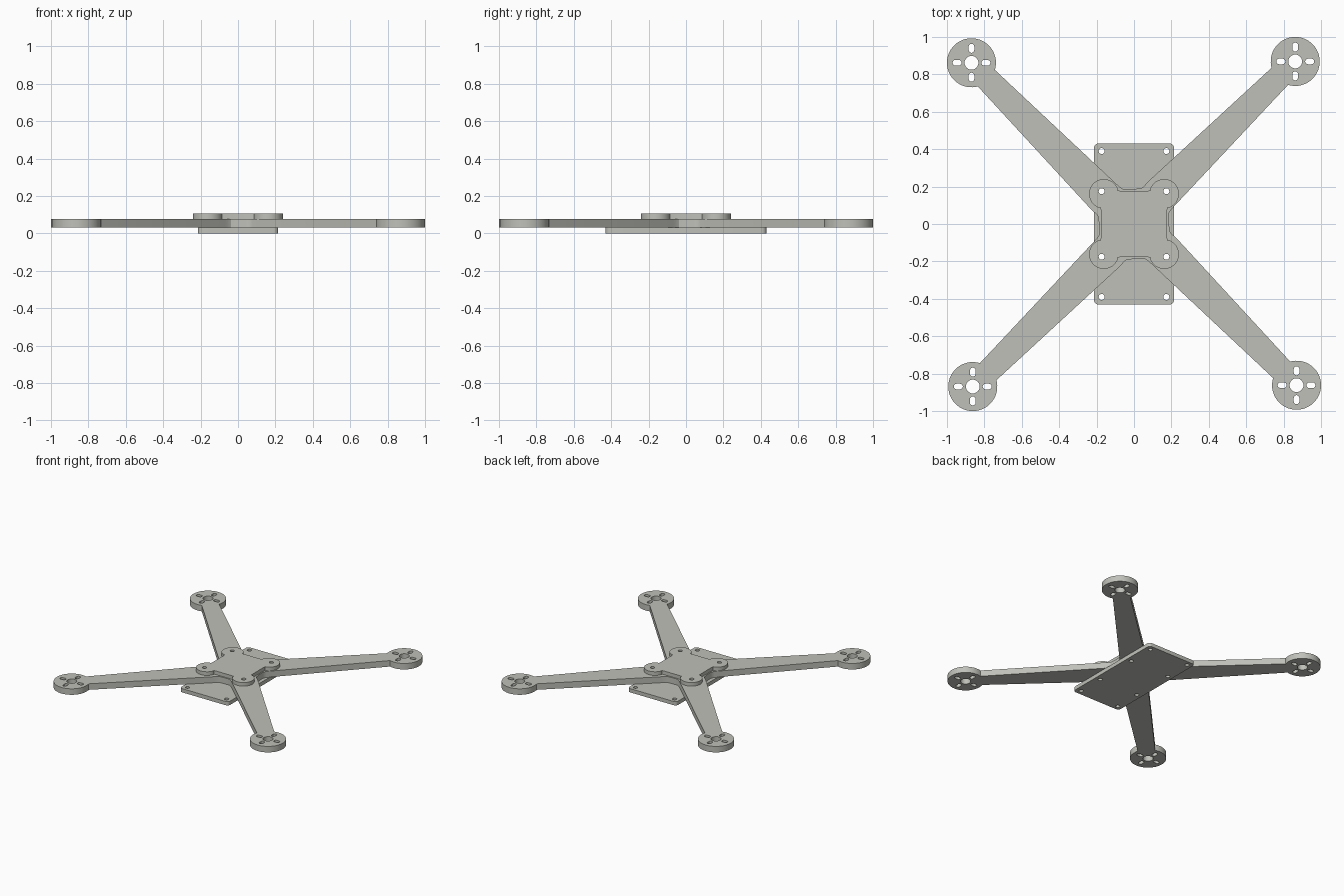
import bpy, bmesh, math

if "Cube" in bpy.data.objects:
    bpy.data.objects.remove(bpy.data.objects["Cube"])

grey = bpy.data.materials.new("light_grey")
grey.diffuse_color = (0.53, 0.53, 0.49, 1)
grey.use_nodes = True
grey.node_tree.nodes["Principled BSDF"].inputs["Base Color"].default_value = grey.diffuse_color


def arc(cx, cy, r, a0, a1, n):
    """Points on an arc, angles in degrees."""
    return [(cx + r * math.cos(math.radians(a0 + (a1 - a0) * i / n)),
             cy + r * math.sin(math.radians(a0 + (a1 - a0) * i / n))) for i in range(n + 1)]


def circle(cx, cy, r, n=24):
    return arc(cx, cy, r, 0, 360, n)[:-1]


def turn(points, k):
    """Rotate points by k quarter turns."""
    for _ in range(k):
        points = [(-y, x) for x, y in points]
    return points


def slot(cx, cy, angle, half, r):
    """Round-ended slot lying along the given angle."""
    dx, dy = half * math.cos(math.radians(angle)), half * math.sin(math.radians(angle))
    return (arc(cx + dx, cy + dy, r, angle - 90, angle + 90, 8)
            + arc(cx - dx, cy - dy, r, angle + 90, angle + 270, 8))


def plate(name, loops, z0, z1):
    """Flat plate: first loop is the outline, the others are holes."""
    curve = bpy.data.curves.new(name, 'CURVE')
    curve.dimensions = '2D'
    curve.fill_mode = 'BOTH'
    curve.extrude = (z1 - z0) / 2
    for loop in loops:
        spline = curve.splines.new('POLY')
        spline.points.add(len(loop) - 1)
        for p, (x, y) in zip(spline.points, loop):
            p.co = (x, y, 0, 1)
        spline.use_cyclic_u = True
    obj = bpy.data.objects.new(name, curve)
    bpy.context.collection.objects.link(obj)
    obj.location.z = (z0 + z1) / 2
    bpy.ops.object.select_all(action='DESELECT')
    obj.select_set(True)
    bpy.context.view_layer.objects.active = obj
    bpy.ops.object.convert(target='MESH')
    obj = bpy.context.object
    bm = bmesh.new()
    bm.from_mesh(obj.data)
    bmesh.ops.remove_doubles(bm, verts=bm.verts, dist=0.0001)
    bmesh.ops.recalc_face_normals(bm, faces=bm.faces)
    bm.to_mesh(obj.data)
    bm.free()
    obj.data.materials.clear()
    obj.data.materials.append(grey)
    bpy.ops.object.shade_smooth_by_angle(angle=math.radians(30))
    return obj


screw_holes = [circle(sx * 0.173, sy * 0.175, 0.016, 16) for sx in (-1, 1) for sy in (-1, 1)]

# Cross frame: one tapered arm with a round motor pad, turned four times
px, py = 0.862, 0.869
quarter = ([(0.185, 0.04), (0.188, 0.06), (0.2, 0.079)]
           + arc(px, py, 0.131, -107, 195, 48)
           + [(0.07, 0.222), (0.055, 0.203), (0.037, 0.19)])
outline, pad_holes = [], []
for k in range(4):
    outline += turn(quarter, k)
    cx, cy = turn([(px, py)], k)[0]
    pad_holes.append(circle(cx, cy, 0.037))
    for a in (0, 90, 180, 270):
        pad_holes.append(slot(cx + 0.077 * math.cos(math.radians(a)),
                              cy + 0.077 * math.sin(math.radians(a)), a, 0.009, 0.015))
plate("cross_frame", [outline] + pad_holes + screw_holes, 0.03, 0.078)

# Bottom plate: rounded rectangle with eight screw holes
w, h, r = 0.215, 0.43, 0.025
base = []
for sx, sy, a in ((1, 1, 0), (-1, 1, 90), (-1, -1, 180), (1, -1, 270)):
    base += arc(sx * (w - r), sy * (h - r), r, a, a + 90, 6)
end_holes = [circle(sx * 0.173, sy * 0.39, 0.016, 16) for sx in (-1, 1) for sy in (-1, 1)]
plate("bottom_plate", [base] + screw_holes + end_holes, 0, 0.03)

# Top plate: square with a round lobe at each corner, eased where they meet
lobe = [(0.177, 0.075), (0.18, 0.087)] + arc(0.161, 0.161, 0.079, -70, 160, 32) + [(0.087, 0.18), (0.075, 0.177)]
top = []
for k in range(4):
    top += turn(lobe, k)
plate("top_plate", [top] + screw_holes, 0.078, 0.107)
